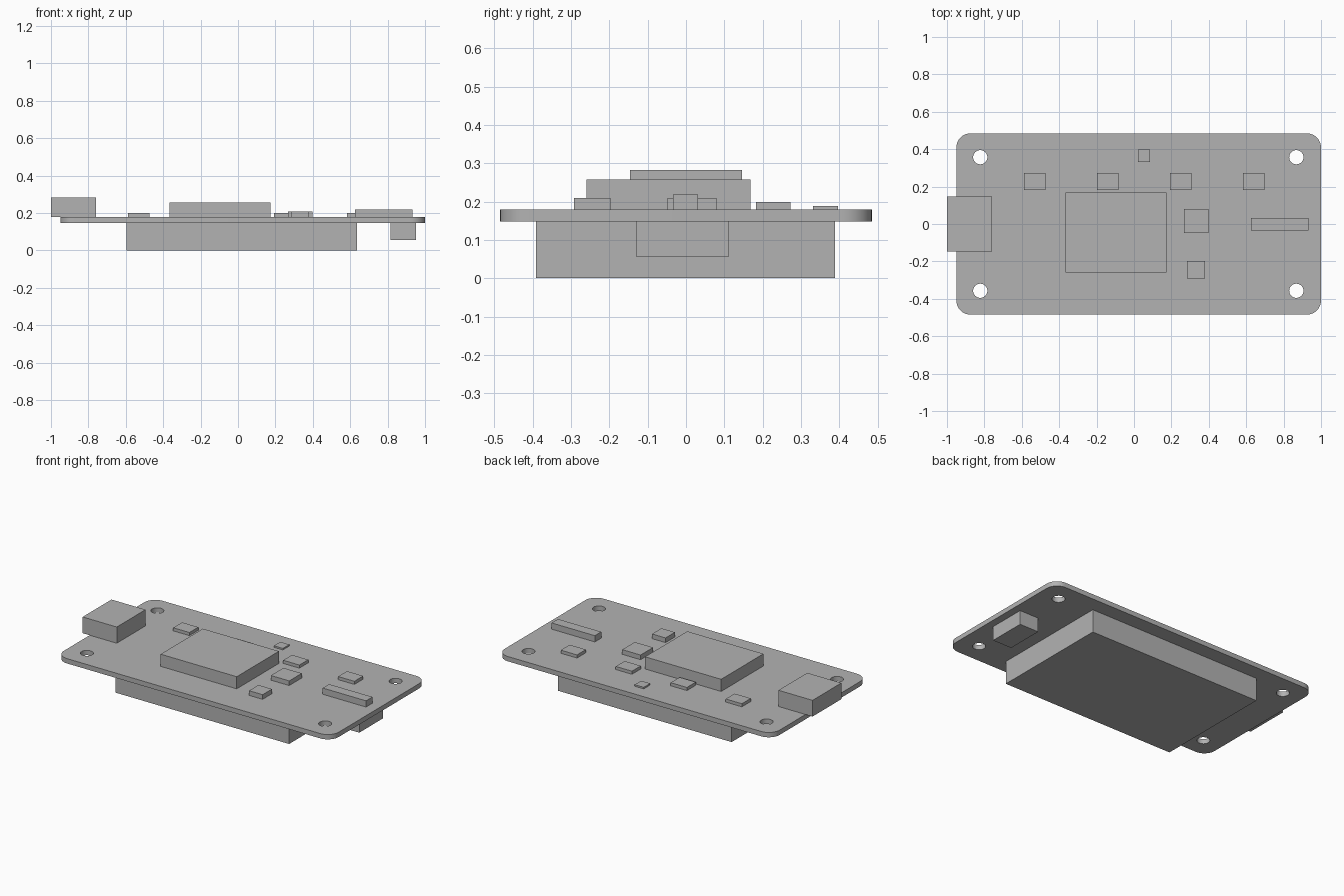
import bpy
import bmesh
from math import cos, sin, pi, radians

cube = bpy.data.objects.get("Cube")
if cube:
    bpy.data.objects.remove(cube, do_unlink=True)

GREY = (0.45, 0.45, 0.45, 1.0)
grey = bpy.data.materials.new("plain grey")
grey.use_nodes = True
grey.diffuse_color = GREY
grey.node_tree.nodes["Principled BSDF"].inputs["Base Color"].default_value = GREY

BOTTOM, TOP = 0.148, 0.179      # circuit board faces
LEFT, RIGHT, HALF_DEPTH = -0.95, 1.0, 0.485


def prism(name, outline, z0, z1):
    """Extrude a counter-clockwise outline from z0 up to z1."""
    bm = bmesh.new()
    base = bm.faces.new([bm.verts.new((x, y, z0)) for x, y in outline])
    top = bmesh.ops.extrude_face_region(bm, geom=[base])["geom"]
    bmesh.ops.translate(bm, vec=(0, 0, z1 - z0),
                        verts=[g for g in top if isinstance(g, bmesh.types.BMVert)])
    bmesh.ops.recalc_face_normals(bm, faces=bm.faces)
    mesh = bpy.data.meshes.new(name)
    bm.to_mesh(mesh)
    bm.free()
    mesh.materials.append(grey)
    obj = bpy.data.objects.new(name, mesh)
    bpy.context.collection.objects.link(obj)
    return obj


def box(name, x0, x1, y0, y1, z0, z1):
    return prism(name, [(x0, y0), (x1, y0), (x1, y1), (x0, y1)], z0, z1)


def arc(cx, cy, r, start, sweep, steps):
    return [(cx + r * cos(start + sweep * i / steps),
             cy + r * sin(start + sweep * i / steps)) for i in range(steps + 1)]


# Circuit board with rounded corners
R = 0.077
corners = [(RIGHT - R, HALF_DEPTH - R), (LEFT + R, HALF_DEPTH - R),
           (LEFT + R, R - HALF_DEPTH), (RIGHT - R, R - HALF_DEPTH)]
outline = []
for i, (cx, cy) in enumerate(corners):
    outline += arc(cx, cy, R, i * pi / 2, pi / 2, 10)
board = prism("circuit_board", outline, BOTTOM, TOP)

# Four mounting holes
for x in (-0.822, 0.868):
    for y in (-0.357, 0.357):
        cutter = prism("hole_cutter", arc(x, y, 0.038, 0, 2 * pi, 32)[:-1], 0.1, 0.25)
        cutter.hide_render = True
        hole = board.modifiers.new("mounting_hole", "BOOLEAN")
        hole.operation = "DIFFERENCE"
        hole.solver = "EXACT"
        hole.object = cutter
        bpy.context.view_layer.objects.active = board
        bpy.ops.object.modifier_apply(modifier=hole.name)
        bpy.data.objects.remove(cutter, do_unlink=True)

bpy.ops.object.select_all(action="DESELECT")
board.select_set(True)
bpy.ops.object.shade_smooth_by_angle(angle=radians(30))

# Large parts
box("battery_pack", -0.596, 0.637, -0.392, 0.389, 0, BOTTOM)
box("underside_connector", 0.816, 0.952, -0.131, 0.112, 0.057, BOTTOM)
box("edge_connector", -1.0, -0.758, -0.146, 0.146, TOP, 0.283)
box("main_module", -0.367, 0.173, -0.26, 0.168, TOP, 0.257)

# Smaller chips on top
box("square_chip", 0.267, 0.397, -0.048, 0.079, TOP, 0.209)
box("front_chip", 0.283, 0.379, -0.292, -0.197, TOP, 0.209)
box("tiny_chip", 0.022, 0.086, 0.332, 0.397, TOP, 0.189)
box("pin_strip", 0.625, 0.932, -0.034, 0.031, TOP, 0.219)

# Row of four equal components
for i in range(4):
    x = -0.587 + 0.39 * i
    box(f"row_component_{i + 1}", x, x + 0.115, 0.182, 0.272, TOP, 0.199)
